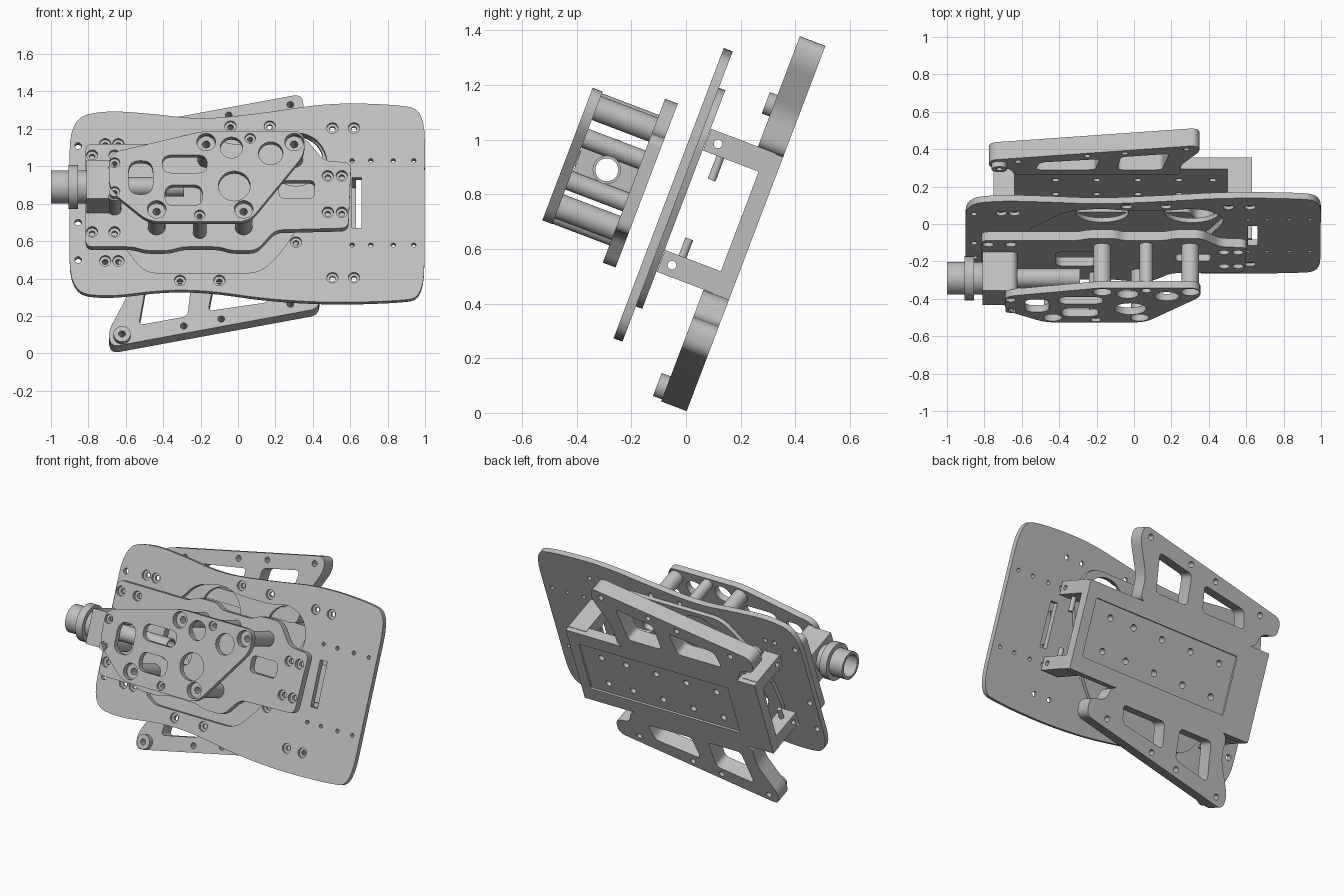
import bpy, math
from mathutils import Matrix, Vector

cube = bpy.data.objects.get("Cube")
if cube:
    bpy.data.objects.remove(cube)

# Leaning frame: X across, V up along the plates, W out of their front faces
TILT = math.radians(20.8)
S, C = math.sin(TILT), math.cos(TILT)
X, V, W = Vector((1, 0, 0)), Vector((0, S, C)), Vector((0, -C, S))
AXES = {"W": (X, V, W), "X": (V, W, X), "V": (W, X, V)}

metal = bpy.data.materials.new("machined grey")
metal.use_nodes = True
GREY = (0.52, 0.52, 0.52, 1)
metal.diffuse_color = GREY
metal.node_tree.nodes["Principled BSDF"].inputs["Base Color"].default_value = GREY
parts = []


def circle(x, y, r, n=32):
    return [(x + r * math.cos(math.tau * i / n), y + r * math.sin(math.tau * i / n)) for i in range(n)]


def rounded(pts, r, steps=6):
    out = []
    for i, p in enumerate(pts):
        p = Vector(p)
        a, b = Vector(pts[i - 1]) - p, Vector(pts[(i + 1) % len(pts)]) - p
        a = p + a.normalized() * min(r, a.length * 0.49)
        b = p + b.normalized() * min(r, b.length * 0.49)
        for k in range(steps + 1):
            t = k / steps
            out.append(tuple(a * (1 - t) ** 2 + p * 2 * t * (1 - t) + b * t * t))
    return out


def box(x0, x1, y0, y1, r=0.0):
    pts = [(x0, y0), (x1, y0), (x1, y1), (x0, y1)]
    return rounded(pts, r) if r else pts


def rise(pts, w):
    """Heights seen from the front become distances up a plate lying at depth w."""
    return [(x, (z - S * w) / C) for x, z in pts]


def extrude(name, loops, d0, d1, axis="W"):
    """First loop is the outline, the others are holes."""
    cu = bpy.data.curves.new(name, "CURVE")
    cu.dimensions, cu.fill_mode, cu.extrude = "2D", "BOTH", (d1 - d0) / 2
    for loop in loops:
        sp = cu.splines.new("POLY")
        sp.points.add(len(loop) - 1)
        for pt, (a, b) in zip(sp.points, loop):
            pt.co = (a, b, 0, 1)
        sp.use_cyclic_u = True
    tmp = bpy.data.objects.new(name + "_curve", cu)
    bpy.context.collection.objects.link(tmp)
    me = bpy.data.meshes.new_from_object(tmp.evaluated_get(bpy.context.evaluated_depsgraph_get()))
    bpy.data.objects.remove(tmp)
    me.transform(Matrix.Translation((0, 0, (d0 + d1) / 2)))
    me.transform(Matrix(AXES[axis]).transposed().to_4x4())
    me.materials.clear()
    me.materials.append(metal)
    ob = bpy.data.objects.new(name, me)
    bpy.context.collection.objects.link(ob)
    parts.append(ob)


def plate(name, outline, w0, w1, holes=(), bores=(), windows=()):
    """Plate laid out by front-view heights; bores get a seat halfway down."""
    loops = [rise(outline, w1)] + [rise(w, w1) for w in windows]
    for x, z, r in list(holes) + list(bores):
        loops.append(circle(*rise([(x, z)], w1)[0], r))
    extrude(name, loops, w0, w1)
    for x, z, r in bores:
        c = rise([(x, z)], w1)[0]
        extrude(name + "_seat", [circle(*c, r), circle(*c, r * 0.5)], w0, (w0 + w1) / 2)


def tube(name, x, v, r, inner, d0, d1, axis="W"):
    extrude(name, [circle(x, v, r)] + ([circle(x, v, inner)] if inner else []), d0, d1, axis)


# Rear bracket: two flanges that match under a half turn, and a core
MX, MV = -0.17, 0.722


def turn(pts):
    return [(2 * MX - x, 2 * MV - v) for x, v in pts]


flange = [
    rounded([(-0.64, 1.0), (-0.66, 1.1), (-0.775, 1.11), (-0.775, 1.225),
             (0.34, 1.445), (0.355, 1.36), (0.25, 1.15), (0.25, 1.0)], 0.05),
    rounded([(-0.09, 1.08), (0.15, 1.08), (0.19, 1.32), (-0.07, 1.27)], 0.03),
    rounded([(-0.53, 1.08), (-0.21, 1.08), (-0.18, 1.24), (-0.5, 1.19)], 0.03),
    circle(-0.05, 1.325, 0.018), circle(0.28, 1.385, 0.018),
    circle(-0.25, 1.285, 0.018), circle(-0.62, 1.2, 0.018)]
extrude("upper_flange", flange, 0, 0.1)
extrude("lower_flange", [turn(p) for p in flange], 0, 0.1)

core = box(-0.75, 0.63, 0.442, 1.002)
extrude("bracket_core_rim", [core, box(-0.53, 0.56, 0.54, 0.91, 0.01)], 0, 0.012)
drilled = [circle(x, v, 0.02, 16) for x in (-0.42, -0.2, 0.02, 0.24, 0.42) for v in (0.62, 0.83)]
extrude("bracket_core", [core] + drilled, 0.012, 0.065)

for x0, x1 in ((-0.75, -0.64), (0.5, 0.63)):
    for v0, v1 in ((0.445, 0.53), (0.92, 1.005)):
        v = (v0 + v1) / 2
        extrude("bracket_arm", [box(v0, v1, 0.03, 0.283), circle(v, 0.24, 0.016, 16)], x0, x1, "X")
for x in (-0.69, 0.57):
    tube("lower_arm_pin", 0.215, x, 0.015, 0, 0.53, 0.6, "V")
    tube("upper_arm_pin", 0.215, x, 0.015, 0, 0.83, 0.92, "V")
tube("lower_boss", -0.62, 0.06, 0.045, 0.018, 0.1, 0.135)
tube("upper_boss", -0.72, 1.165, 0.042, 0.018, 0.1, 0.13)

# Large middle plate with a shaped opening
middle = rounded([(-0.9, 0.33), (-0.7, 0.3), (-0.4, 0.34), (-0.15, 0.335), (0.15, 0.29), (0.5, 0.27),
                  (0.85, 0.28), (0.995, 0.3), (1, 1.3), (0.85, 1.33), (0.5, 1.34),
                  (0.1, 1.28), (-0.2, 1.25), (-0.45, 1.28), (-0.72, 1.3), (-0.9, 1.25)], 0.17)
opening = rounded([(-0.63, 0.6), (-0.5, 0.43), (0.12, 0.43), (0.24, 0.55), (0.4, 0.8), (0.49, 1.02),
                   (0.43, 1.15), (0.3, 1.19), (0.2, 1.16), (-0.06, 1.16), (-0.17, 1.19),
                   (-0.36, 1.15), (-0.56, 0.9)], 0.07)
small = [(x, z, 0.012) for x in (0.61, 0.71, 0.83, 0.94) for z in (0.58, 1.03)]
small += [(-0.855, z, 0.018) for z in (0.5, 0.7, 1.11)]
big = [(x, z, 0.03) for x in (0.505, 0.62) for z in (0.405, 1.205)]
big += [(-0.04, 1.215, 0.03), (0.17, 1.215, 0.03), (-0.31, 0.39, 0.03), (-0.1, 0.39, 0.03), (0.31, 0.595, 0.03)]
big += [(x, z, 0.03) for x in (-0.71, -0.64) for z in (0.495, 1.12)]
plate("middle_plate", middle, 0.31, 0.345, small, big, [opening, box(0.61, 0.66, 0.67, 0.94)])

# Backing plate with four wheel openings
backing = rounded([(-0.66, 0.58), (-0.52, 0.39), (0.14, 0.39), (0.3, 0.55), (0.45, 0.8), (0.53, 1.02),
                   (0.45, 1.19), (-0.36, 1.19), (-0.6, 0.9)], 0.08)
plate("backing_plate", backing, 0.285, 0.31,
      [(-0.17, 1.03, 0.14), (0.31, 1.03, 0.145), (-0.43, 0.65, 0.125), (0.03, 0.65, 0.125)])

# Motor plate
motor_outline = rounded([(-0.815, 0.57), (-0.56, 0.57), (-0.5, 0.55), (-0.36, 0.55), (-0.3, 0.57),
                         (-0.1, 0.57), (-0.04, 0.55), (0.1, 0.55), (0.2, 0.66), (0.59, 0.67),
                         (0.605, 1.02), (0.46, 1.03), (0.36, 1.15), (0.22, 1.15), (0.16, 1.12),
                         (-0.06, 1.12), (-0.1, 1.15), (-0.24, 1.15), (-0.3, 1.12), (-0.815, 1.12)], 0.04)
motor_bores = [(x, z, 0.03) for x in (0.48, 0.555) for z in (0.755, 0.95)]
motor_bores += [(x, z, 0.03) for x in (-0.78, -0.66) for z in (0.65, 1.06)]
plate("motor_plate", motor_outline, 0.43, 0.48, [], motor_bores,
      [box(0.22, 0.41, 0.83, 0.925, 0.03), box(-0.42, -0.2, 0.76, 0.96, 0.05)])

# Front plate, its windows and the posts behind it
front = rounded([(-0.69, 0.88), (-0.48, 0.705), (0.06, 0.705), (0.36, 1.07), (0.35, 1.19), (-0.18, 1.19),
                 (-0.69, 1.07)], 0.06)
POSTS = [(-0.17, 1.13), (0.3, 1.13), (-0.435, 0.77), (0.03, 0.77)]
RODS = [(-0.66, 1.02), (-0.66, 0.865), (0.065, 1.15), (-0.205, 0.74)]
plate("front_plate", front, 0.703, 0.742,
      [(x, z, 0.05) for x, z in POSTS] + [(-0.035, 1.1, 0.06), (0.175, 1.07, 0.065), (-0.02, 0.895, 0.085)],
      [(x, z, 0.028) for x, z in RODS],
      [box(-0.585, -0.455, 0.85, 1.03, 0.06), box(-0.405, -0.165, 0.965, 1.06, 0.05),
       box(-0.39, -0.19, 0.79, 0.9, 0.05)])
for x, z in rise(POSTS, 0.742):
    tube("post", x, z, 0.047, 0.02, 0.48, 0.706)
for x, z in rise(RODS, 0.742):
    tube("rod", x, z, 0.036, 0.014, 0.48, 0.704)

# Motor: block, collar, hollow end and shaft
AV, AW = 0.729, 0.587
extrude("motor_block", [box(0.62, 0.84, 0.48, 0.7), circle(AV, AW, 0.045)], -0.81, -0.665, "X")
tube("motor_neck", AV, AW, 0.088, 0.045, -0.88, -0.8, "X")
tube("motor_end", AV, AW, 0.088, 0.07, -1, -0.88, "X")
tube("motor_collar", AV, AW, 0.118, 0.07, -0.905, -0.855, "X")
tube("motor_shaft", AV, AW, 0.052, 0.042, -0.67, -0.29, "X")

# Smooth the round walls, keep edges sharp
bpy.ops.object.select_all(action="DESELECT")
for ob in parts:
    ob.select_set(True)
bpy.context.view_layer.objects.active = parts[0]
bpy.ops.object.shade_smooth_by_angle(angle=math.radians(30))
